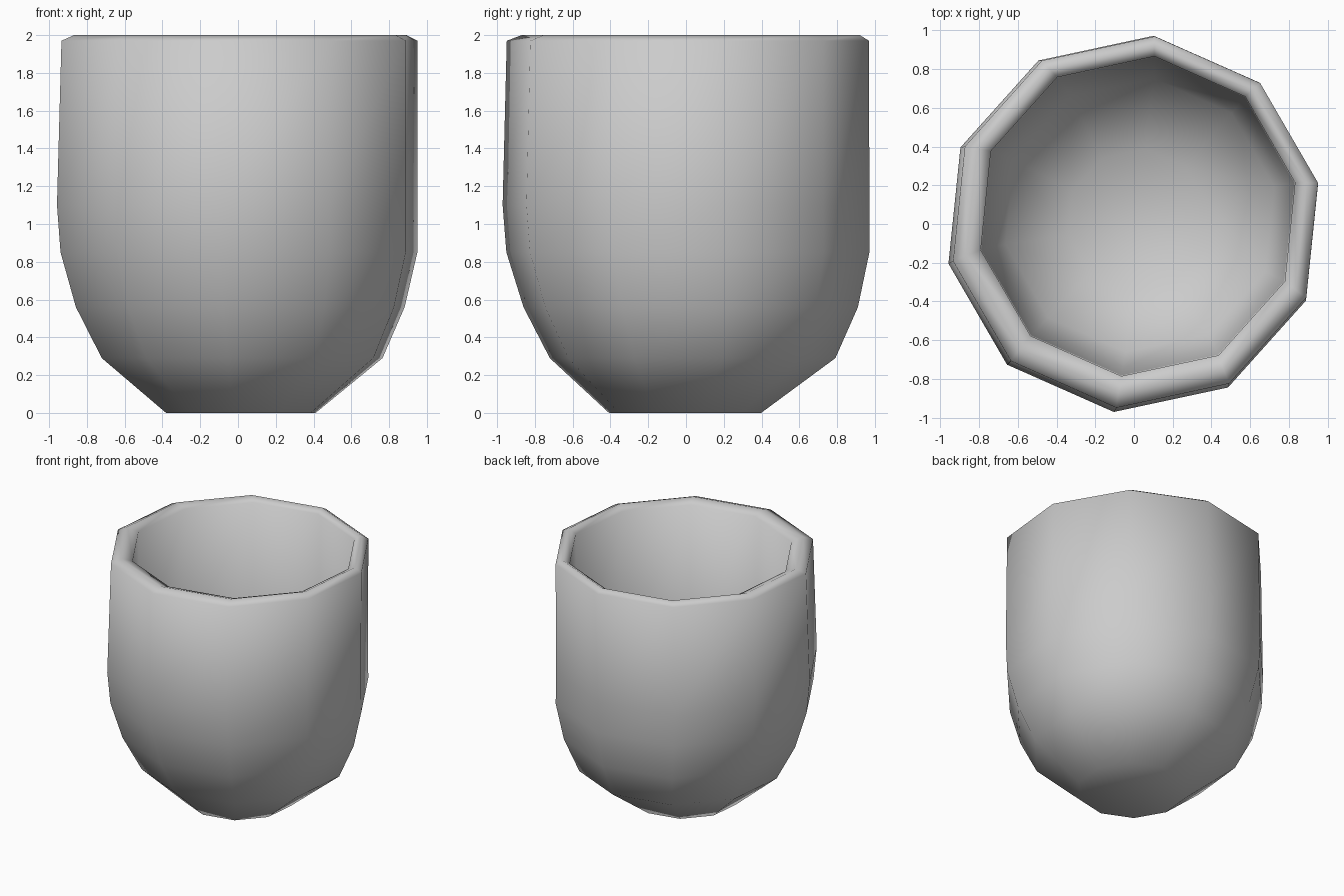
import bpy, bmesh, math

if "Cube" in bpy.data.objects:
    bpy.data.objects.remove(bpy.data.objects["Cube"])

SIDES = 10
TWIST = math.radians(12.1)

# Cross-section rings from base up the outside, over the rim, down the inside:
# (centre x, centre y, radius, height)
RINGS = [
    (0.015, -0.005, 0.405, 0.0),
    (0.022, 0.035, 0.76, 0.29),
    (0.012, 0.025, 0.89, 0.56),
    (0.005, 0.01, 0.966, 0.85),
    (-0.004, 0.0, 0.976, 1.10),
    (0.008, 0.01, 0.964, 1.97),
    (0.012, 0.025, 0.90, 2.0),
    (0.02, 0.04, 0.83, 1.97),
    (0.02, 0.04, 0.825, 0.90),
    (0.025, 0.042, 0.785, 0.60),
    (0.03, 0.045, 0.71, 0.37),
    (0.02, 0.02, 0.37, 0.13),
]

bm = bmesh.new()
loops = []
for cx, cy, r, z in RINGS:
    angles = [TWIST + 2 * math.pi * i / SIDES for i in range(SIDES)]
    loops.append([bm.verts.new((cx + r * math.cos(a), cy + r * math.sin(a), z))
                  for a in angles])

# Walls
for low, high in zip(loops, loops[1:]):
    for i in range(SIDES):
        j = (i + 1) % SIDES
        bm.faces.new((low[i], low[j], high[j], high[i]))

# Underside and inner floor
bm.faces.new(loops[0][::-1])
bm.faces.new(loops[-1])
bmesh.ops.recalc_face_normals(bm, faces=bm.faces[:])
for f in bm.faces:
    f.smooth = True

mesh = bpy.data.meshes.new("cup")
bm.to_mesh(mesh)
bm.free()
cup = bpy.data.objects.new("cup", mesh)
bpy.context.collection.objects.link(cup)
